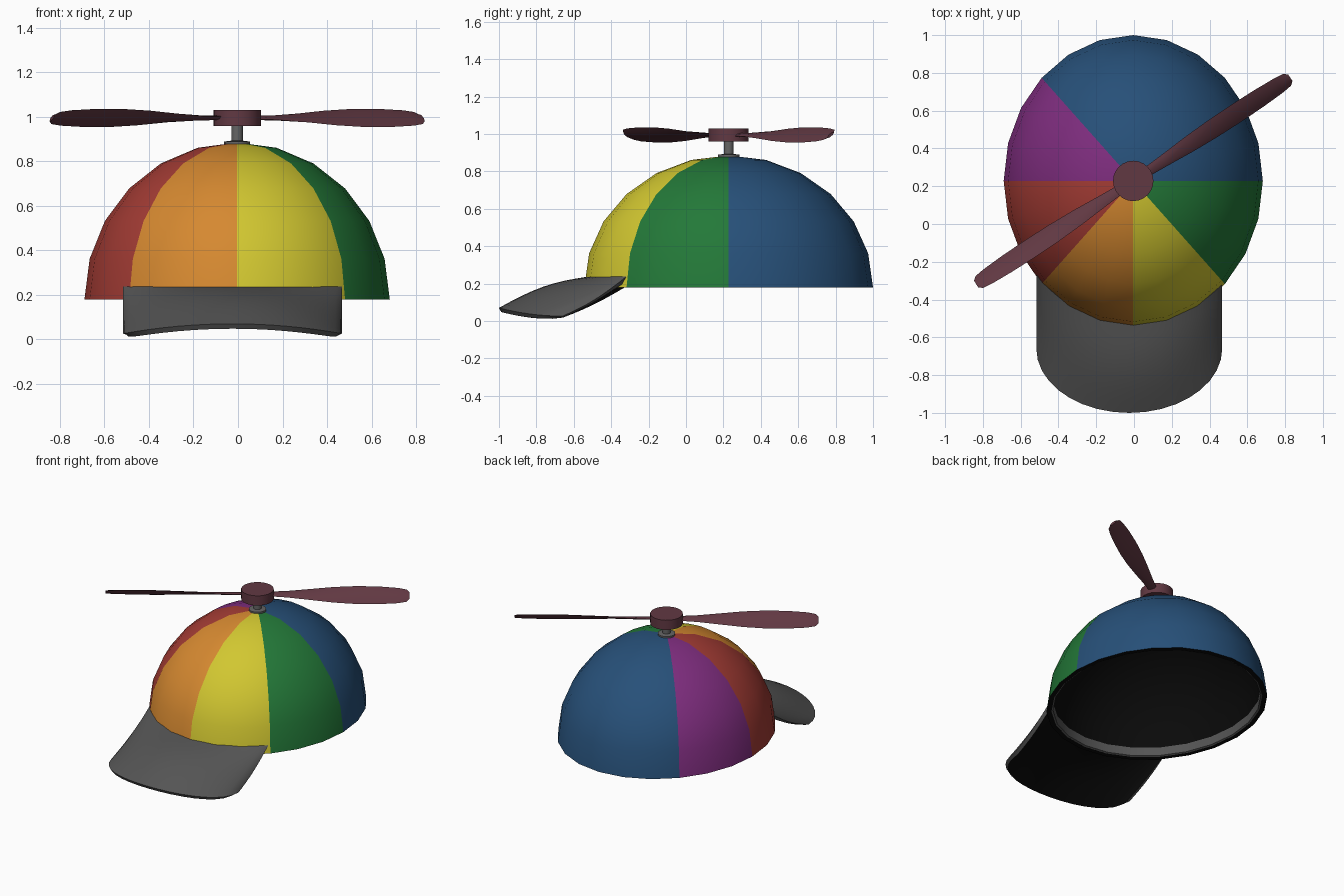
import bpy, bmesh
from math import sin, cos, radians, sqrt, pi
from mathutils import Vector

cube = bpy.data.objects.get("Cube")
if cube:
    bpy.data.objects.remove(cube, do_unlink=True)


def material(name, r, g, b):
    m = bpy.data.materials.new(name)
    m.use_nodes = True
    m.diffuse_color = (r, g, b, 1)
    m.node_tree.nodes["Principled BSDF"].inputs["Base Color"].default_value = (r, g, b, 1)
    return m


BLUE = material("blue cloth", .02, .08, .19)
PURPLE = material("purple cloth", .21, .026, .21)
RED = material("red cloth", .37, .045, .035)
ORANGE = material("orange cloth", .67, .25, .03)
YELLOW = material("yellow cloth", .64, .57, .03)
GREEN = material("green cloth", .017, .19, .04)
GREY = material("grey cloth", .09, .09, .09)
BLACK = material("black lining", .003, .003, .003)
MAROON = material("maroon plastic", .12, .04, .055)
METAL = material("grey metal", .13, .13, .13)

CX, CY, BASE = -.004, .228, .18      # centre and rim height of the crown
RX, RY, RZ = .686, .772, .705        # radii of the crown


def finish(bm, name, mats, recalc=False, angle=40):
    bmesh.ops.remove_doubles(bm, verts=bm.verts, dist=.0005)
    if recalc:
        bmesh.ops.recalc_face_normals(bm, faces=bm.faces)
    me = bpy.data.meshes.new(name)
    bm.to_mesh(me)
    bm.free()
    for m in mats:
        me.materials.append(m)
    ob = bpy.data.objects.new(name, me)
    bpy.context.collection.objects.link(ob)
    smooth(ob, angle)
    return ob


def smooth(ob, angle):
    bpy.ops.object.select_all(action='DESELECT')
    ob.select_set(True)
    bpy.context.view_layer.objects.active = ob
    bpy.ops.object.shade_smooth_by_angle(angle=radians(angle))


def skin(bm, rows, closed=False):
    """Join rows of points with quads and return the faces by column."""
    grid = [[bm.verts.new(p) for p in row] for row in rows]
    n = len(grid)
    faces = []
    for i in range(n if closed else n - 1):
        a, b = grid[i], grid[(i + 1) % n]
        for j in range(len(a) - 1):
            faces.append((i, bm.faces.new((a[j], b[j], b[j + 1], a[j + 1]))))
    return grid, faces


def revolve(name, profile, mats, rx, ry, pick=None, segs=24, recalc=False, angle=40):
    """Spin (radius, height) pairs about the crown axis."""
    bm = bmesh.new()
    rows = []
    for i in range(segs):
        a = 2 * pi * i / segs
        rows.append([(CX + rx * r * cos(a), CY + ry * r * sin(a), z) for r, z in profile])
    _, faces = skin(bm, rows, closed=True)
    if pick:
        for i, f in faces:
            f.material_index = pick(i)
    return finish(bm, name, mats, recalc, angle)


def dome(scale):
    return [(scale * cos(radians(a)), BASE + RZ * scale * sin(radians(a)))
            for a in range(0, 91, 15)]


# Crown: eight wedges, the three at the back left being one blue panel
wedges = [0, 0, 0, 1, 2, 3, 4, 5]
revolve("crown", dome(1), [BLUE, PURPLE, RED, ORANGE, YELLOW, GREEN], RX, RY,
        pick=lambda i: wedges[i // 3])

# Lining faces inward and closes the rim; the profile runs downward to flip it
revolve("lining", dome(.955)[::-1] + [(1, BASE)], [BLACK], RX, RY)

# Sweatband inside the rim
revolve("sweatband", [(.956, BASE + .07), (.94, BASE + .065), (.94, BASE + .005), (.956, BASE)],
        [GREY], RX, RY)

# Brim: sheet lofted from the crown to a rounded edge, sides bent down
bm = bmesh.new()
COLS, ROWS = 18, 8
rows = []
for i in range(COLS + 1):
    s = sin(pi * (i / COLS - .5))
    x = -.025 + .492 * s
    inner = CY - .975 * RY * sqrt(1 - ((x - CX) / RX) ** 2)
    outer = -.66 - .34 * sqrt(max(0, 1 - s * s))
    col = []
    for j in range(ROWS + 1):
        t = j / ROWS
        z = .237 + (.07 - .044 * s * s - .237) * t + .03 * (1 - 1.6 * s * s) * sin(pi * t)
        col.append((x, inner + (outer - inner) * t, z))
    rows.append(col[::-1])
skin(bm, rows)
brim = finish(bm, "brim", [GREY, BLACK])
mod = brim.modifiers.new("thickness", 'SOLIDIFY')
mod.thickness = .025
mod.offset = -1
mod.material_offset = 1
mod.material_offset_rim = 0
bpy.ops.object.modifier_apply(modifier=mod.name)
smooth(brim, 40)

# Spindle with its foot plate, and the hub
top = BASE + RZ
revolve("spindle", [(0, top - .02), (.058, top - .02), (.058, top + .004), (.026, top + .008),
                    (.026, .97), (0, .97)], [METAL], 1, 1, segs=16, recalc=True, angle=30)
revolve("hub", [(0, .96), (.107, .96), (.107, 1.03), (0, 1.03)], [MAROON], 1, 1,
        recalc=True, angle=30)

# Two twisted blades: (distance, half width, pitch in degrees)
stations = [(.05, .024, 10), (.2, .034, 15), (.35, .048, 24), (.5, .06, 33), (.65, .066, 38),
            (.8, .064, 39), (.92, .056, 38), (.975, .046, 36), (.995, .025, 35)]
for name, turn in (("left_blade", 33.3), ("right_blade", 213.3)):
    a = radians(turn)
    along, across = Vector((cos(a), sin(a), 0)), Vector((-sin(a), cos(a), 0))
    bm = bmesh.new()
    rows = []
    for dist, half, pitch in stations:
        p = radians(pitch)
        chord = across * cos(p) + Vector((0, 0, sin(p)))
        normal = along.cross(chord)
        mid = Vector((CX, CY, .995)) + along * dist
        ring = [mid + chord * half * c + normal * n
                for c, n in ((-1, 0), (-.5, .007), (.5, .007), (1, 0), (.5, -.007), (-.5, -.007))]
        rows.append(ring + ring[:1])
    grid, _ = skin(bm, rows)
    for end in (grid[0], grid[-1]):
        bm.faces.new(end[:-1])
    finish(bm, name, [MAROON], recalc=True, angle=50)
